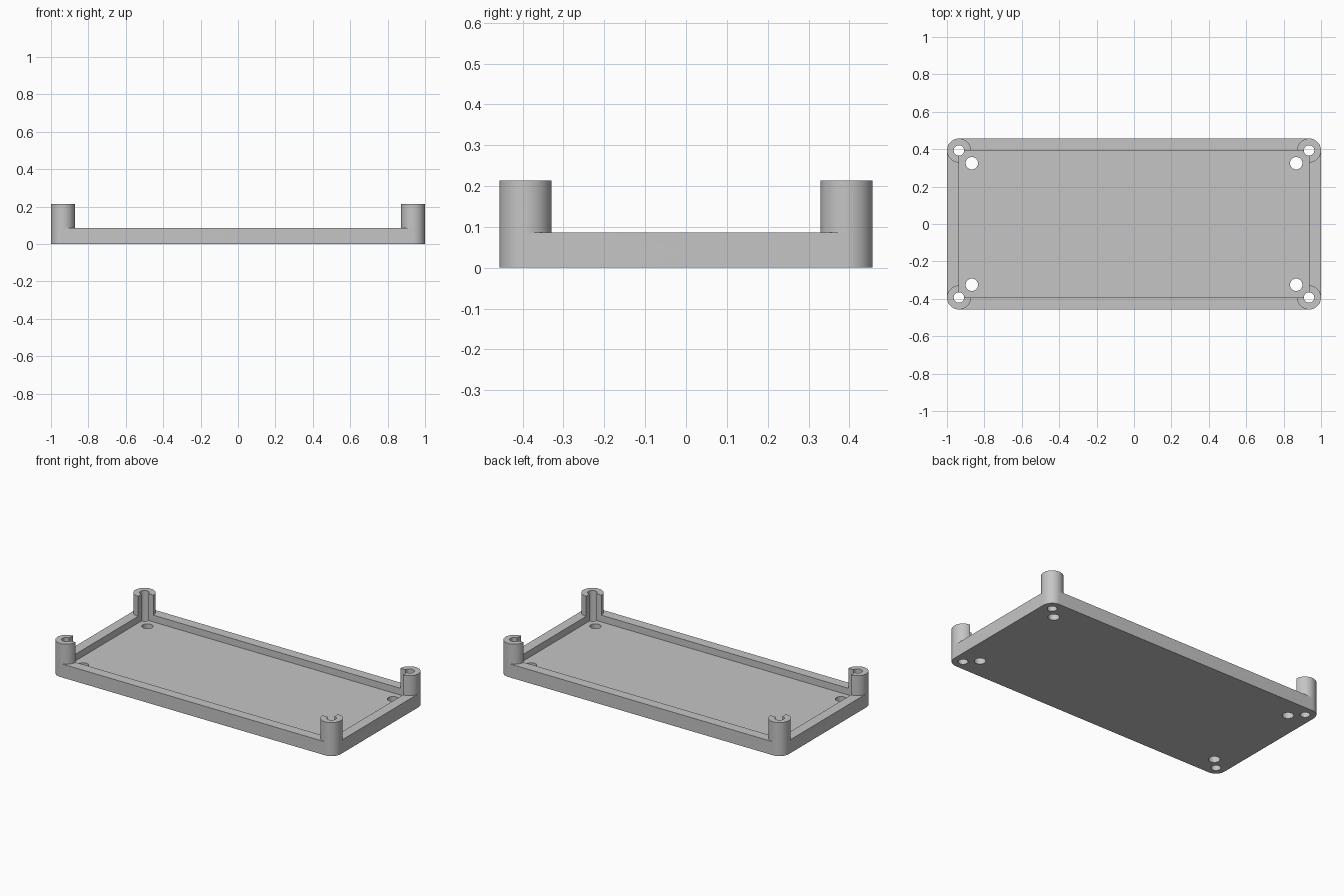
import bpy, bmesh, math

if "Cube" in bpy.data.objects:
    bpy.data.objects.remove(bpy.data.objects["Cube"])

# Main dimensions
X, Y = 0.936, 0.393          # corner post centres = inner wall lines
R, HOLE = 0.064, 0.028       # post radius, post bore radius
SX, SY, SCREW = 0.867, 0.325, 0.033   # floor screw holes
FLOOR, RIM, TOP = 0.043, 0.086, 0.214
N = 16                       # segments per quarter circle

bm = bmesh.new()


def arc(cx, cy, r, a0, a1):
    n = max(1, round(abs(a1 - a0) / 90 * N))
    angles = [math.radians(a0 + (a1 - a0) * i / n) for i in range(n + 1)]
    return [(cx + r * math.cos(a), cy + r * math.sin(a)) for a in angles]


def wall(path, z0, z1):
    """Vertical strip standing on a path."""
    lo = [bm.verts.new((x, y, z0)) for x, y in path]
    hi = [bm.verts.new((x, y, z1)) for x, y in path]
    for i in range(len(path) - 1):
        bm.faces.new((lo[i], lo[i + 1], hi[i + 1], hi[i]))


def cap(loops, z):
    """Flat face bounded by the first loop, with the others as holes."""
    edges = []
    for loop in loops:
        v = [bm.verts.new((x, y, z)) for x, y in loop]
        edges += [bm.edges.new((v[i - 1], v[i])) for i in range(len(v))]
    bmesh.ops.triangle_fill(bm, use_beauty=True, edges=edges, normal=(0, 0, 1))


def flip(path, sx, sy):
    return [(x * sx, y * sy) for x, y in path]


quadrants = [(1, 1), (-1, 1), (-1, -1), (1, -1)]
outline, floor_edge, bores, screws = [], [], [], []

for sx, sy in quadrants:
    def put(path):
        return flip(path, sx, sy)
    same = sx * sy > 0       # keeps running order around the tray

    # Rounded outer corner and floor corner bitten by the bore
    corner = put(arc(X, Y, R, 0, 90))
    bite = put(arc(X, Y, HOLE, 270, 180))
    outline += corner if same else corner[::-1]
    floor_edge += bite if same else bite[::-1]

    # Bore and screw hole through the floor
    for cx, cy, r, group in ((X, Y, HOLE, bores), (SX, SY, SCREW, screws)):
        ring = put(arc(cx, cy, r, 0, 360))
        wall(ring, 0, FLOOR)
        group.append(ring[:-1])

    # Corner post: three-quarter tube, open towards the tray
    bore = arc(X, Y, HOLE, 180, -90)
    skin = arc(X, Y, R, -90, 180)
    wall(put(skin), RIM, TOP)
    wall(put(bore), FLOOR, TOP)
    for flat in ([(X - R, Y), (X - HOLE, Y)], [(X, Y - R), (X, Y - HOLE)]):
        wall(put(flat), FLOOR, RIM)
        wall(put(flat), RIM, TOP)
    cap([put(skin + bore)], TOP)

# Underside, outer wall and tray floor
cap([outline] + bores + screws, 0)
wall(outline + outline[:1], 0, RIM)
cap([floor_edge] + screws, FLOOR)

# Rim tops and inner walls between the posts
for s in (1, -1):
    end = arc(X, Y, R, 0, -90)
    cap([flip(end + flip(end, 1, -1)[::-1], s, 1)], RIM)
    wall([(s * X, R - Y), (s * X, Y - R)], FLOOR, RIM)
    end = arc(X, Y, R, 90, 180)
    cap([flip(end + flip(end, -1, 1)[::-1], 1, s)], RIM)
    wall([(R - X, s * Y), (X - R, s * Y)], FLOOR, RIM)

# Weld into one closed shell
bmesh.ops.remove_doubles(bm, verts=bm.verts[:], dist=1e-5)
bmesh.ops.recalc_face_normals(bm, faces=bm.faces[:])
mesh = bpy.data.meshes.new("case_tray")
bm.to_mesh(mesh)
bm.free()

grey = bpy.data.materials.new("light_grey")
grey.diffuse_color = (0.56, 0.56, 0.56, 1)
grey.use_nodes = True
grey.node_tree.nodes["Principled BSDF"].inputs["Base Color"].default_value = grey.diffuse_color
mesh.materials.append(grey)

tray = bpy.data.objects.new("case_tray", mesh)
bpy.context.collection.objects.link(tray)
bpy.context.view_layer.objects.active = tray
tray.select_set(True)
bpy.ops.object.shade_smooth_by_angle(angle=math.radians(30))
